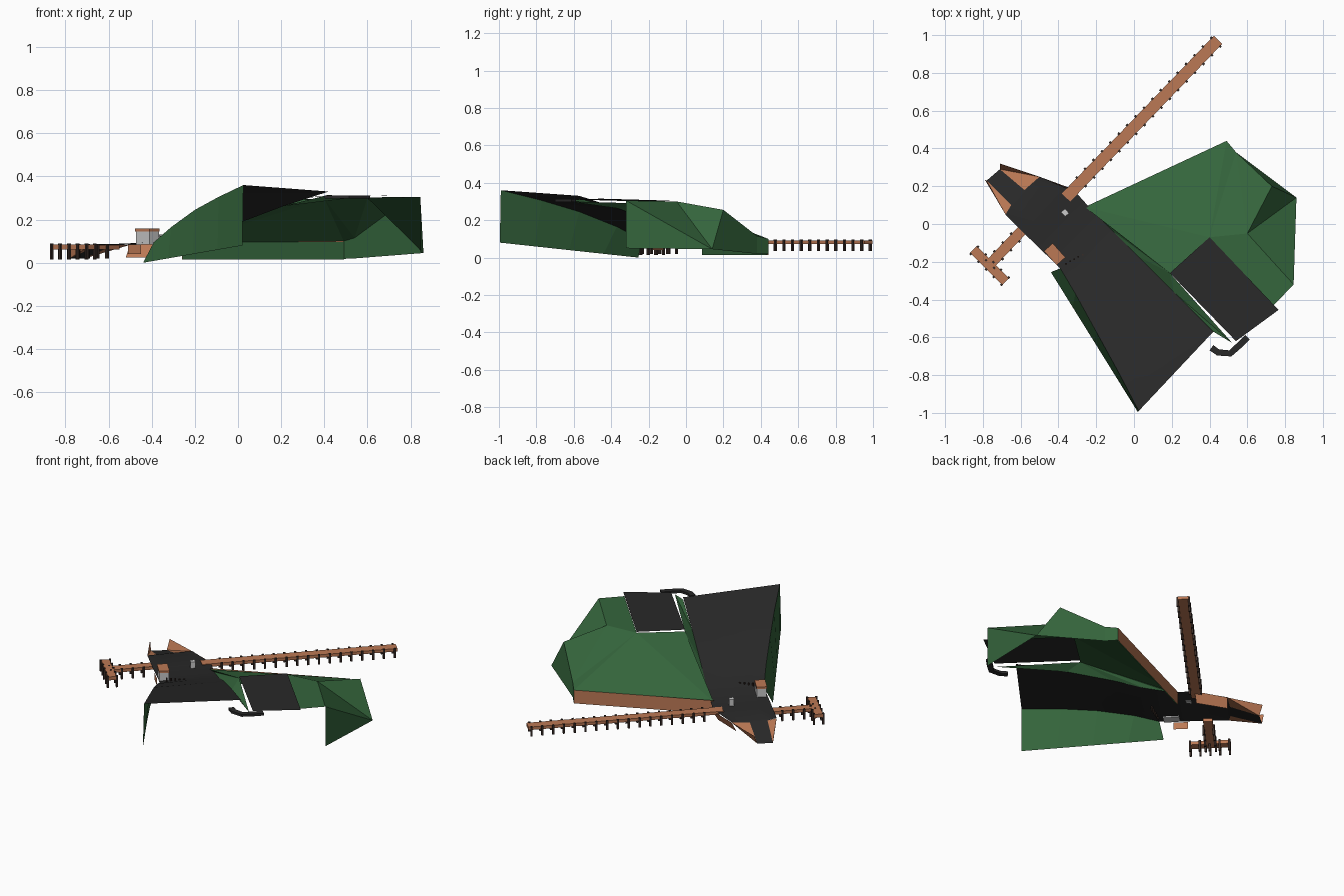
import bpy, math
from mathutils import Vector

if "Cube" in bpy.data.objects:
    bpy.data.objects.remove(bpy.data.objects["Cube"])

def mat(name, r, g, b):
    m = bpy.data.materials.new(name)
    m.diffuse_color = (r, g, b, 1)
    m.use_nodes = True
    m.node_tree.nodes["Principled BSDF"].inputs["Base Color"].default_value = m.diffuse_color
    return m

BLACK = mat("asphalt", 0.022, 0.022, 0.022)
GREEN = mat("grass", 0.035, 0.13, 0.045)
COPPER = mat("copper", 0.5, 0.19, 0.09)
DARK = mat("dark_post", 0.04, 0.025, 0.02)

def mesh(name, verts, faces, material=None, hint=None, smooth=False):
    """Mesh from points; with a hint, faces are turned towards it."""
    me = bpy.data.meshes.new(name)
    if hint:
        h, out = Vector(hint), []
        for f in faces:
            p = [Vector(verts[i]) for i in f]
            n = (p[1] - p[0]).cross(p[2] - p[0])
            out.append(f if n.dot(h) >= 0 else f[::-1])
        faces = out
    me.from_pydata(verts, [], faces)
    ob = bpy.data.objects.new(name, me)
    bpy.context.collection.objects.link(ob)
    if material:
        me.materials.append(material)
    for p in me.polygons:
        p.use_smooth = smooth
    return ob

def boxes(name, items, material=None):
    """Upright boxes in one mesh: (x, y, z0, z1, length, width, angle)."""
    v, f = [], []
    for x, y, z0, z1, l, w, a in items:
        o, c, s = len(v), math.cos(a), math.sin(a)
        for z in (z0, z1):
            for u, t in ((-l, -w), (l, -w), (l, w), (-l, w)):
                v.append((x + (u * c - t * s) / 2, y + (u * s + t * c) / 2, z))
        f += [(o+3, o+2, o+1, o), (o+4, o+5, o+6, o+7)]
        f += [(o+i, o+(i+1) % 4, o+4+(i+1) % 4, o+4+i) for i in range(4)]
    return mesh(name, v, f, material)

# Ramp and plaza: one black sheet lofted between its left and right edges
left = [(-.78, .23, .02), (-.65, .10, .08), (-.68, .05, .085), (-.55, -.08, .088), (-.39, -.235, .095),
        (-.31, -.37, .165), (-.2, -.57, .245), (-.09, -.77, .305), (.025, -.99, .36)]
right = [(-.71, .29, .02), (-.58, .18, .08), (-.50, .25, .085), (-.31, .17, .088), (-.22, .07, .095),
         (-.11, -.04, .13), (.02, -.17, .19), (.21, -.36, .262), (.42, -.57, .33)]
N = 4
verts = [tuple(Vector(a).lerp(Vector(b), k / N)) for a, b in zip(left, right) for k in range(N + 1)]
faces = [(i*(N+1)+k, (i+1)*(N+1)+k, (i+1)*(N+1)+k+1, i*(N+1)+k+1)
         for i in range(len(left) - 1) for k in range(N)]
mesh("ramp_deck", verts, faces, BLACK, (0, 0, 1), True)

# Leaning green wall under the left ramp edge
top = left[4:]
bottom = [Vector((-.44, -.255, 0)).lerp(Vector((.02, -.995, .08)), i / 4) for i in range(5)]
verts = top + [tuple(p) for p in bottom]
mesh("ramp_side_wall", verts, [(i, i+1, i+6, i+5) for i in range(4)], GREEN, (-1, -.6, 0))

# Folded green roof of the right wing, open to the front
P = dict(a=(-.26, .09, .09), b=(.49, .44, .10), c=(.54, .38, .115), p=(.73, .2, .255),
         e=(.86, .14, .045), f=(.845, -.32, .305), F=(.845, -.32, .05), g=(.60, -.05, .30),
         D=(.74, -.43, .305), A=(.40, -.07, .298), B=(.19, -.26, .29), C=(.52, -.63, .30),
         r=(-.22, .07, .095), s=(-.11, -.04, .13), t=(.02, -.17, .19), u=(.21, -.36, .262),
         v=(.42, -.57, .315), C2=(.54, .38, .02), B2=(.49, .44, .018))
keys = list(P)
def ids(text):
    return [tuple(keys.index(k) for k in w.split(",")) for w in text.split()]
mesh("green_roof", list(P.values()),
     ids("a,b,A b,c,A c,g,A c,p,g a,A,B r,a,B r,B,s s,B,t t,B,u u,B,C u,C,v A,g,f A,f,D "
         "g,p,e g,e,f f,e,F p,e,C2,c b,c,C2,B2"), GREEN, (.5, .25, 1))

# Copper north wall with green inner face
def wall(name, p, q, z0, z1, material, hint):
    mesh(name, [(*p, z0), (*q, z0), (*q, z1), (*p, z1)], [(0, 1, 2, 3)], material, hint)
wall("north_wall", (-.26, .09), (.49, .44), .015, .10, COPPER, (-.4, 1, 0))
wall("north_wall_lining", (-.257, .085), (.492, .434), .015, .097, GREEN, (.4, -1, 0))

# Black roof terrace panel
mesh("roof_terrace", [(.40, -.07, .304), (.19, -.26, .302), (.54, -.62, .31), (.765, -.455, .315)],
     [(0, 1, 2, 3)], BLACK, (0, 0, 1))

# Curved black walkway hooked round the terrace corner
path = [Vector(p) for p in ((.41, -.655), (.445, -.68), (.51, -.685), (.56, -.64), (.60, -.60))]
verts, faces = [], []
for i, p in enumerate(path):
    d = (path[min(i+1, 4)] - path[max(i-1, 0)]).normalized() * .017
    for sgn, z in ((1, .312), (-1, .312), (-1, .297), (1, .297)):
        verts.append((p.x - sgn * d.y, p.y + sgn * d.x, z))
for i in range(4):
    faces += [(4*i+k, 4*i+(k+1) % 4, 4*i+4+(k+1) % 4, 4*i+4+k) for k in range(4)]
mesh("terrace_hook", verts, faces + [(3, 2, 1, 0), (16, 17, 18, 19)], BLACK)

# Copper retaining wings beside the sloping entrance and the plaza side
mesh("entrance_wing_right", [(-.71, .29, .02), (-.71, .32, .08), (-.50, .25, .083), (-.58, .18, .08)],
     [(0, 1, 2), (0, 2, 3)], COPPER, (0, 0, 1))
mesh("entrance_wing_left", [(-.78, .23, .02), (-.79, .235, .085), (-.68, .05, .083), (-.65, .10, .08)],
     [(0, 1, 2), (0, 2, 3)], COPPER, (.3, .3, 1))
mesh("plaza_skirt", [(-.50, .25, .083), (-.31, .18, .085), (-.34, .16, .025), (-.52, .23, .025)],
     [(0, 1, 2, 3)], COPPER, (.3, 1, 0))
wall("plaza_front_skirt", (-.51, -.12), (-.45, -.18), .04, .085, COPPER, (-1, -1, 0))

# Piers: copper beams with dark posts along both sides
def pier(name, p, q, width, z0, z1, foot, count, start=0.0):
    p, q = Vector(p), Vector(q)
    d, m = q - p, (p + q) / 2
    ang, n = math.atan2(d.y, d.x), Vector((-d.y, d.x)).normalized()
    boxes(name, [(m.x, m.y, z0, z1, d.length, width, ang)], COPPER)
    posts = []
    for i in range(count):
        c = p + d * (start + (.985 - start) * i / (count - 1))
        for sgn in (1, -1):
            o = c + n * sgn * (width / 2 + .002)
            posts.append((o.x, o.y, foot, z1 + .004, .012, .012, ang))
    boxes(name + "_posts", posts, DARK)

pier("long_pier", (-.36, .14), (.445, .975), .062, .073, .092, .035, 17, .1)
pier("short_pier", (-.57, -.01), (-.765, -.215), .055, .062, .082, .02, 4, .3)
pier("pier_crossbar", (-.85, -.135), (-.68, -.305), .05, .062, .084, .015, 5, .03)

# Small rooftop huts
A = math.radians(-48)
boxes("hut", [(-.42, -.16, .085, .145, .095, .058, A)])
boxes("hut_roof", [(-.42, -.16, .145, .158, .1, .062, A)], COPPER)
boxes("small_hut", [(-.365, .06, .085, .13, .032, .028, A)])

# Row of tiny bollards at the foot of the ramp
boxes("bollards", [(-.36 + .022 * i, -.21 + .012 * i, .09, .125, .008, .008, 0) for i in range(5)], DARK)
